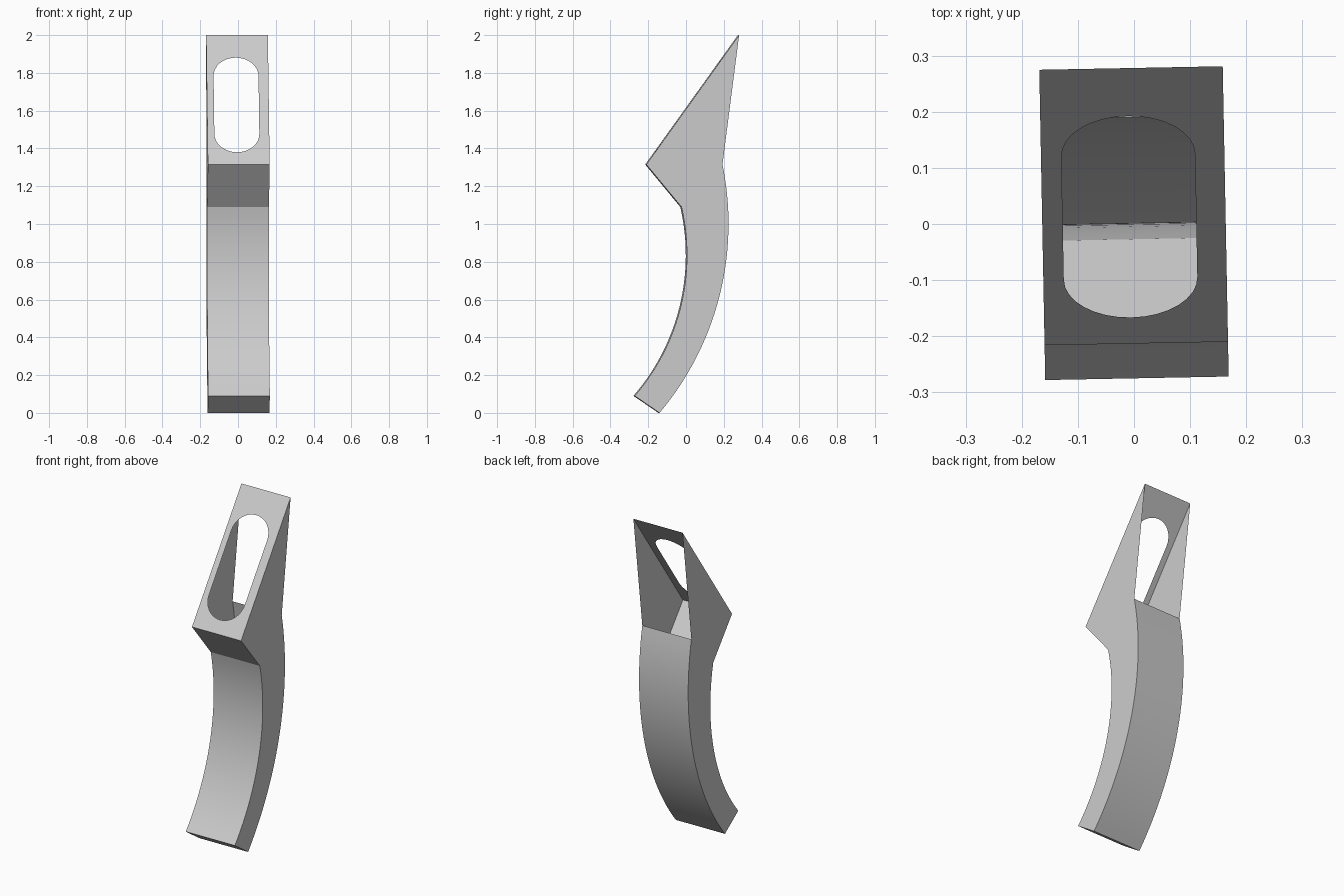
import bpy, bmesh, math
from mathutils import Vector, Matrix

if "Cube" in bpy.data.objects:
    bpy.data.objects.remove(bpy.data.objects["Cube"])

HALF_W = 0.1635          # half of the width along x
SLOT_R = 0.119           # slot end radius
SLOT_X = -0.008          # slot centre offset


def arc(p0, mid, p1, n):
    """Points (y, z) on the circle through three points, both ends included."""
    (ax, ay), (bx, by), (cx, cy) = p0, mid, p1
    d = 2 * (ax * (by - cy) + bx * (cy - ay) + cx * (ay - by))
    a2, b2, c2 = ax * ax + ay * ay, bx * bx + by * by, cx * cx + cy * cy
    ux = (a2 * (by - cy) + b2 * (cy - ay) + c2 * (ay - by)) / d
    uy = (a2 * (cx - bx) + b2 * (ax - cx) + c2 * (bx - ax)) / d
    r = math.hypot(ax - ux, ay - uy)
    t0, t1 = math.atan2(ay - uy, ax - ux), math.atan2(cy - uy, cx - ux)
    return [(ux + r * math.cos(t0 + (t1 - t0) * i / n),
             uy + r * math.sin(t0 + (t1 - t0) * i / n)) for i in range(n + 1)]


# Side profile: tip, heel, curved front, curved back
tip, heel = (0.278, 2.0), (-0.213, 1.315)
front = arc((-0.027, 1.09), (0.002, 0.84), (-0.275, 0.09), 24)
back = arc((-0.143, 0.0), (0.222, 0.99), (0.19, 1.315), 28)
profile = [tip, heel] + front + back

bm = bmesh.new()
left = [bm.verts.new((-HALF_W, y, z)) for y, z in profile]
right = [bm.verts.new((HALF_W, y, z)) for y, z in profile]

# Side panels
bm.faces.new(left)
bm.faces.new(right[::-1])

# Walls between the sides; the slotted front is filled below and the
# back of the head (last profile edge) stays open
for i in range(1, len(profile) - 1):
    bm.faces.new((left[i], right[i], right[i + 1], left[i + 1]))

# Slanted front of the head with a rounded slot
base, top = Vector((0, *heel)), Vector((0, *tip))
length = (top - base).length
along = (top - base) / length
slot = []
for centre, start in ((0.696 - SLOT_R, 0), (0.08 + SLOT_R, math.pi)):
    for k in range(17):
        a = start + math.pi * k / 16
        slot.append(bm.verts.new(base + along * (centre + SLOT_R * math.sin(a))
                                 + Vector((SLOT_X + SLOT_R * math.cos(a), 0, 0))))
edges = []
for loop in ([left[0], left[1], right[1], right[0]], slot):
    for a, b in zip(loop, loop[1:] + loop[:1]):
        edges.append(bm.edges.get((a, b)) or bm.edges.new((a, b)))
bmesh.ops.triangle_fill(bm, edges=edges, use_beauty=True,
                        normal=along.cross(Vector((-1, 0, 0))))
bmesh.ops.recalc_face_normals(bm, faces=bm.faces)

# The whole piece is turned slightly about z
bm.transform(Matrix.Rotation(math.radians(1.1), 4, 'Z'))
mesh = bpy.data.meshes.new("curved_handle_shell")
bm.to_mesh(mesh)
bm.free()
obj = bpy.data.objects.new("curved_handle_shell", mesh)
bpy.context.collection.objects.link(obj)
bpy.context.view_layer.objects.active = obj
obj.select_set(True)
bpy.ops.object.shade_smooth_by_angle(angle=math.radians(25))
